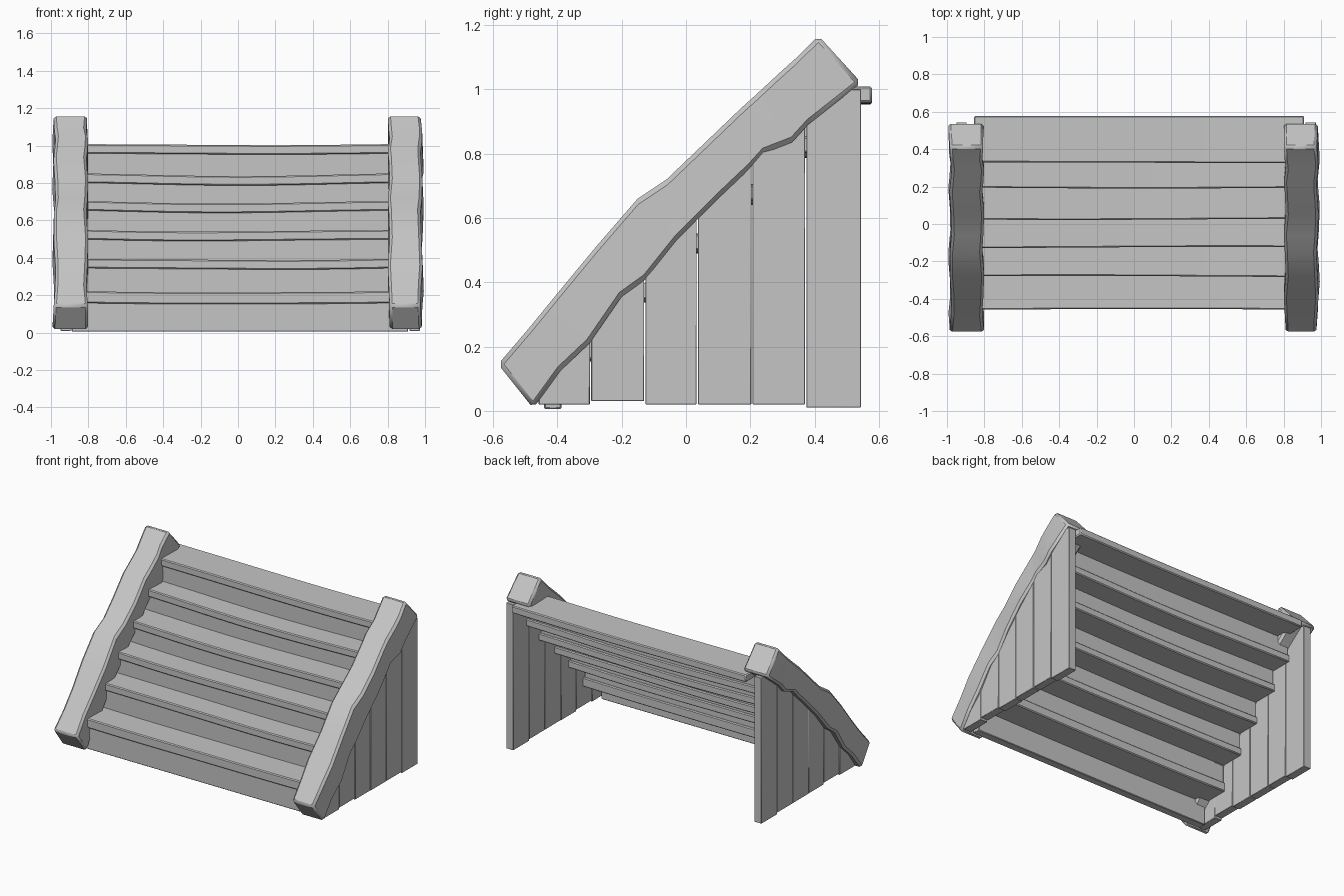
import bpy, bmesh, math, random
from mathutils import Vector

random.seed(4)
cube = bpy.data.objects.get("Cube")
if cube:
    bpy.data.objects.remove(cube, do_unlink=True)

# Single grey finish
grey = bpy.data.materials.new("plain_grey")
grey.use_nodes = True
COLOUR = (0.56, 0.56, 0.56, 1)
grey.diffuse_color = COLOUR
grey.node_tree.nodes["Principled BSDF"].inputs["Base Color"].default_value = COLOUR


def loft(name, rings, bevel):
    """Skin a row of equal rings, cap both ends and soften the edges."""
    bm = bmesh.new()
    rows = [[bm.verts.new(p) for p in ring] for ring in rings]
    n = len(rows[0])
    for a, b in zip(rows, rows[1:]):
        for i in range(n):
            j = (i + 1) % n
            bm.faces.new((a[i], a[j], b[j], b[i]))
    bm.faces.new(rows[0])
    bm.faces.new(rows[-1][::-1])
    bmesh.ops.recalc_face_normals(bm, faces=bm.faces)
    mesh = bpy.data.meshes.new(name)
    bm.to_mesh(mesh)
    bm.free()
    mesh.materials.append(grey)
    obj = bpy.data.objects.new(name, mesh)
    bpy.context.collection.objects.link(obj)
    mod = obj.modifiers.new("worn_edges", "BEVEL")
    mod.width = bevel
    mod.segments = 1
    mod.angle_limit = math.radians(50)
    bpy.ops.object.select_all(action="DESELECT")
    obj.select_set(True)
    bpy.context.view_layer.objects.active = obj
    bpy.ops.object.shade_smooth_by_angle(angle=math.radians(35))
    return obj


def board(name, x0, x1, y0, y1, z0, z1, sag, bevel=0.006):
    """Long plank across the stairs, worn lower in the middle."""
    phase = random.uniform(0, 6)
    rings = []
    for k in range(13):
        x = x0 + (x1 - x0) * k / 12
        dz = sag * (0.3 * math.sin(4 * x + phase) - math.cos(2.2 * x))
        dy = 0.4 * sag * math.sin(2.3 * x + phase)
        rings.append([(x, y0 + dy, z0 + dz), (x, y1, z0 + dz),
                      (x, y1, z1 + dz), (x, y0 + dy, z1 + dz)])
    return loft(name, rings, bevel)


# Treads and risers
fronts = [-0.457, -0.28, -0.125, 0.025, 0.193, 0.328]
tops = [0.222, 0.395, 0.548, 0.7, 0.847, 1.007]
floor = 0.006
for i, (y, z) in enumerate(zip(fronts, tops)):
    last = i == len(fronts) - 1
    back = 0.578 if last else fronts[i + 1] + 0.08
    left, right = (0.91, -0.855) if last else (0.92, -0.895)
    thick = 0.063 if i == 0 else 0.05
    board(f"tread_{i + 1}", right, left, y, back, z - thick, z, 0.004 if last else 0.008)
    board(f"riser_{i + 1}", -0.89, 0.91, y + 0.016, y + 0.07, floor, z - 0.04,
          0.0 if i == 0 else 0.005, 0.004)
    floor = z - 0.02

# Sloping side beams: upper edge point, lower edge point of each section
sections = [((-0.584, 0.145), (-0.475, 0.008)),
            ((-0.49, 0.255), (-0.39, 0.125)),
            ((-0.4, 0.365), (-0.3, 0.21)),
            ((-0.28, 0.51), (-0.2, 0.355)),
            ((-0.15, 0.66), (-0.13, 0.405)),
            ((-0.06, 0.72), (-0.03, 0.53)),
            ((0.05, 0.825), (0.1, 0.66)),
            ((0.17, 0.94), (0.195, 0.75)),
            ((0.22, 0.985), (0.24, 0.8)),
            ((0.29, 1.05), (0.33, 0.835)),
            ((0.34, 1.095), (0.38, 0.89)),
            ((0.412, 1.166), (0.545, 1.02))]
for side, sign in (("left", 1), ("right", -1)):
    rings = []
    for k, (up, low) in enumerate(sections):
        inner = 0.806 + 0.006 * math.sin(2.1 * k + sign)
        outer = 0.98 + 0.006 * math.sin(1.7 * k - 2 * sign)
        u, v = Vector(up), Vector(low)
        rings.append([(sign * inner, *u), (sign * outer, *u),
                      (sign * (outer + 0.008), *v), (sign * inner, *v)])
    loft(f"{side}_beam", rings, 0.014)

# Upright planks closing each side beneath the beams
edges = [-0.46, -0.297, -0.128, 0.035, 0.205, 0.372, 0.546]
for side, sign, inside in (("left", 1, 0.917), ("right", -1, 0.893)):
    for i, (ya, yb) in enumerate(zip(edges, edges[1:])):
        a, b = ya + 0.002, yb - 0.002
        shift = random.uniform(-0.002, 0.002)
        xi, xo = sign * (inside + shift), sign * (inside + 0.054 + shift)
        foot = 0.01 if i == 5 else 0.02 + 0.01 * (i == 1)
        ha, hb = (min(0.62 + 1.04 * y, 1.0) for y in (a, b))
        corners = [(xi, a, ha), (xo, a, ha), (xo, b, hb), (xi, b, hb)]
        loft(f"{side}_plank_{i + 1}",
             [[(x, y, foot) for x, y, _ in corners], corners], 0.002)
